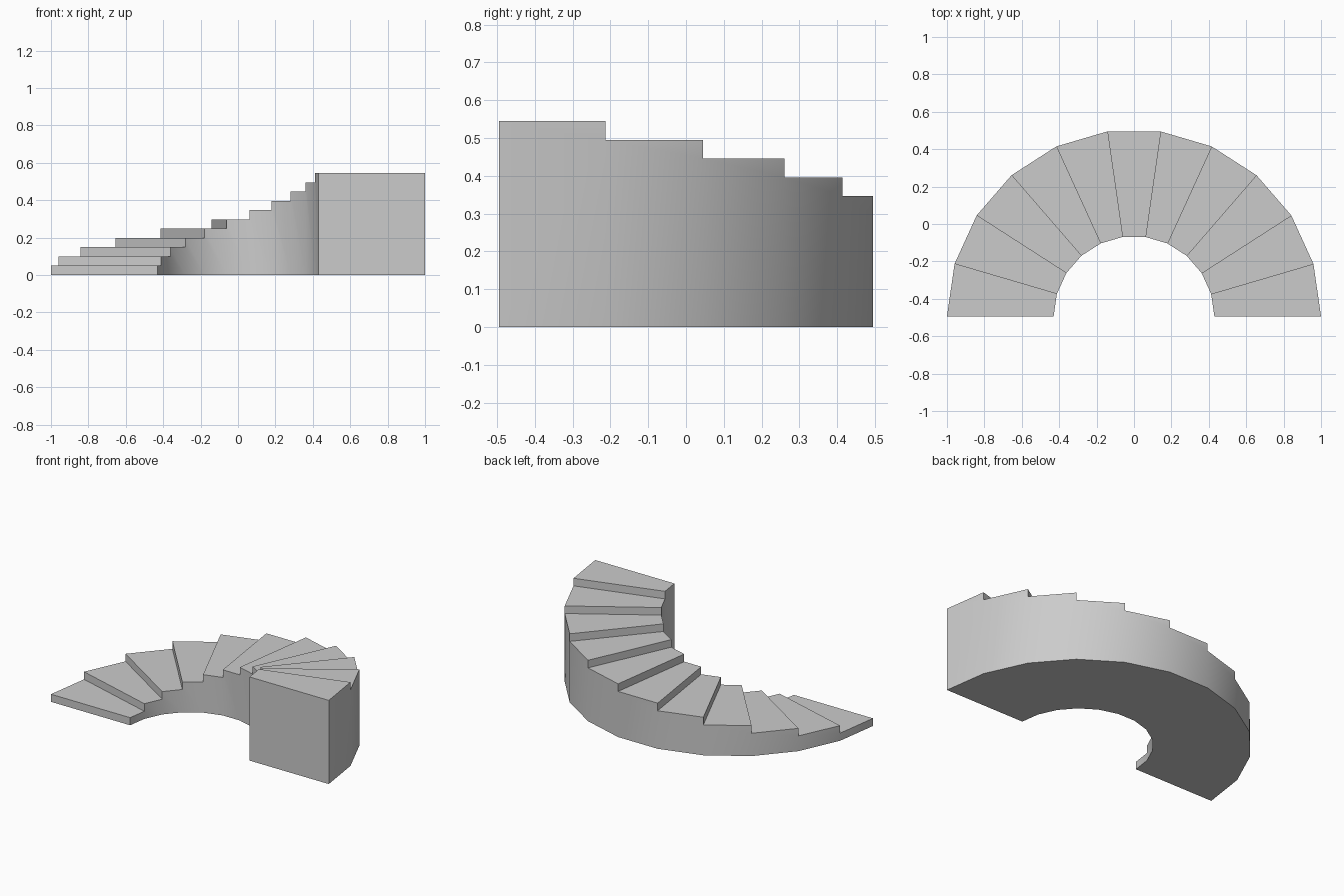
import bpy, bmesh
from math import cos, sin, pi, radians

cube = bpy.data.objects.get("Cube")
if cube:
    bpy.data.objects.remove(cube, do_unlink=True)

STEPS = 11
INNER, OUTER = 0.43, 1.0
RISE = 0.0495
CENTRE_Y = -0.495

# Plain stone material
stone = bpy.data.materials.new("light_grey_stone")
stone.use_nodes = True
colour = (0.6, 0.6, 0.6, 1)
stone.diffuse_color = colour
stone.node_tree.nodes["Principled BSDF"].inputs["Base Color"].default_value = colour

bm = bmesh.new()
cache = {}


def vert(line, radius, level):
    """Shared vertex on a radial line, at a whole number of risers."""
    key = (line, radius, level)
    if key not in cache:
        a = pi - pi * line / STEPS
        cache[key] = bm.verts.new((radius * cos(a), CENTRE_Y + radius * sin(a), level * RISE))
    return cache[key]


def face(*keys):
    bm.faces.new([vert(*k) for k in keys])


for i in range(STEPS):
    j, low, top = i + 1, i, i + 1
    # Tread and underside
    for level in (0, top):
        face((i, INNER, level), (i, OUTER, level), (j, OUTER, level), (j, INNER, level))
    # Riser up from the step below
    face((i, INNER, low), (i, OUTER, low), (i, OUTER, top), (i, INNER, top))
    # Inner and outer curved walls, sharing edges with the neighbouring step
    for r in (INNER, OUTER):
        corners = [(i, r, 0), (j, r, 0), (j, r, top), (i, r, top)]
        if low:
            corners.append((i, r, low))
        face(*corners)

# Tall end wall under the last step
face((STEPS, INNER, 0), (STEPS, OUTER, 0), (STEPS, OUTER, STEPS), (STEPS, INNER, STEPS))

bmesh.ops.recalc_face_normals(bm, faces=bm.faces)
mesh = bpy.data.meshes.new("curved_staircase")
bm.to_mesh(mesh)
bm.free()
mesh.materials.append(stone)

stairs = bpy.data.objects.new("curved_staircase", mesh)
bpy.context.collection.objects.link(stairs)

# Smooth curved walls, crisp step edges
bpy.ops.object.select_all(action="DESELECT")
stairs.select_set(True)
bpy.context.view_layer.objects.active = stairs
bpy.ops.object.shade_smooth_by_angle(angle=radians(30))
